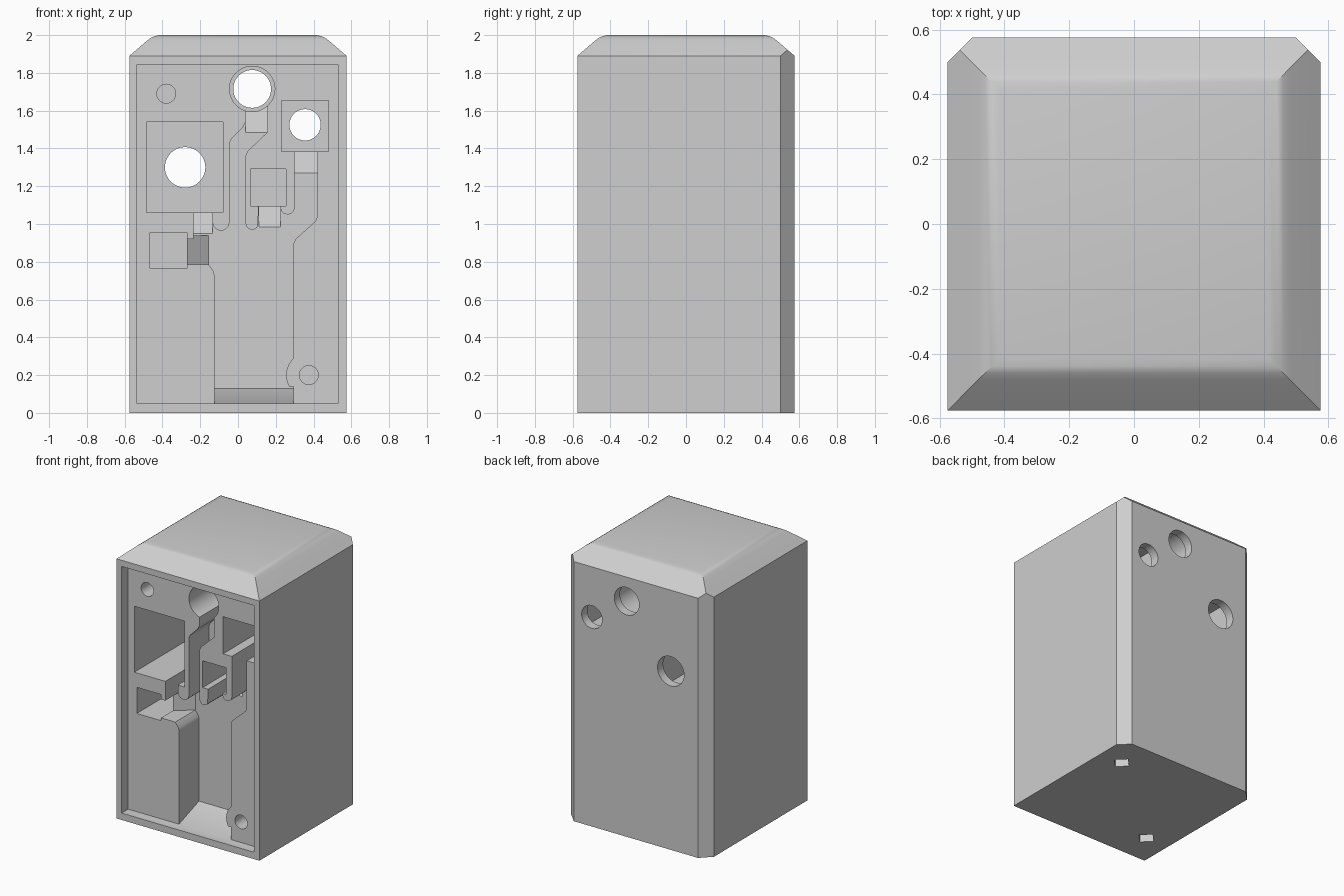
import bpy, bmesh, math
from mathutils import Vector

cube = bpy.data.objects.get("Cube")
if cube:
    bpy.data.objects.remove(cube, do_unlink=True)

grey = bpy.data.materials.new("light_grey")
grey.use_nodes = True
COLOUR = (0.62, 0.62, 0.62, 1)
grey.diffuse_color = COLOUR
grey.node_tree.nodes["Principled BSDF"].inputs["Base Color"].default_value = COLOUR


def loft(name, rings):
    """Solid through a list of matching point rings."""
    bm = bmesh.new()
    loops = [[bm.verts.new(p) for p in ring] for ring in rings]
    n = len(loops[0])
    for low, high in zip(loops, loops[1:]):
        for i in range(n):
            j = (i + 1) % n
            bm.faces.new((low[i], low[j], high[j], high[i]))
    bm.faces.new(loops[0])
    bm.faces.new(loops[-1])
    bmesh.ops.recalc_face_normals(bm, faces=bm.faces)
    mesh = bpy.data.meshes.new(name)
    bm.to_mesh(mesh)
    bm.free()
    obj = bpy.data.objects.new(name, mesh)
    bpy.context.collection.objects.link(obj)
    mesh.materials.append(grey)
    return obj


AXES = {"x": lambda u, v, w: (w, v, u),   # profile given as (z, y)
        "y": lambda u, v, w: (u, w, v),   # profile given as (x, z)
        "z": lambda u, v, w: (u, v, w)}   # profile given as (x, y)


def cut(points, start, end, axis="y"):
    """Remove a straight prism from the housing."""
    place = AXES[axis]
    tool = loft("cutter", [[place(u, v, w) for u, v in points] for w in (start, end)])
    tool.hide_render = True
    mod = housing.modifiers.new("cut", 'BOOLEAN')
    mod.operation = 'DIFFERENCE'
    mod.solver = 'EXACT'
    mod.object = tool
    bpy.ops.object.modifier_apply(modifier=mod.name)
    bpy.data.objects.remove(tool, do_unlink=True)


def rect(x0, x1, z0, z1):
    return [(x0, z0), (x1, z0), (x1, z1), (x0, z1)]


def arc(cx, cz, r, a0, a1, n):
    angles = [math.radians(a0 + (a1 - a0) * i / n) for i in range(n + 1)]
    return [(cx + r * math.cos(a), cz + r * math.sin(a)) for a in angles]


def circle(cx, cz, r):
    return arc(cx, cz, r, 0, 360, 48)[:-1]


# Housing body with a softly rounded hipped top: (inset, height)
H = 0.575
profile = [(0, 0), (0, 1.89), (0.095, 1.972), (0.115, 1.986), (0.135, 1.995), (0.16, 2.0)]
housing = loft("housing", [[(x * (H - i), y * (H - i), z)
                            for x, y in ((-1, -1), (1, -1), (1, 1), (-1, 1))]
                           for i, z in profile])
bpy.context.view_layer.objects.active = housing
housing.select_set(True)

# Chamfered rear corners
for s in (-1, 1):
    cut([(s * 0.4, 0.675), (s * 0.675, 0.4), (s * 0.8, 0.8)], -0.1, 2.1, "z")

# Shallow front recess
FRONT, FACE, FLOOR, BACK = -0.7, -0.5, -0.27, 0.51
cut(rect(-0.535, 0.53, 0.05, 1.845), FRONT, FACE)

# Wiring cavity with its branching channels
cavity = [(-0.125, 0.13), (-0.125, 0.73), (-0.13, 0.75), (-0.155, 0.785), (-0.155, 0.94),
          (-0.235, 0.94), (-0.235, 1.08), (-0.135, 1.08)]
cavity += arc(-0.09, 1.01, 0.045, 180, 360, 10)
cavity += [(-0.045, 1.43), (-0.035, 1.45), (0.025, 1.51), (0.04, 1.54), (0.04, 1.65),
           (0.155, 1.65), (0.155, 1.485), (0.05, 1.385), (0.04, 1.36)]
cavity += arc(0.075, 1.005, 0.035, 180, 330, 8)
cavity += [(0.11, 1.12), (0.225, 1.12)]
cavity += arc(0.2625, 1.088, 0.0375, 180, 360, 10)
cavity += [(0.3, 1.4), (0.42, 1.4), (0.42, 1.04), (0.41, 1.015), (0.305, 0.92), (0.295, 0.9)]
cavity += arc(0.375, 0.2, 0.12, 131.8, 215, 12)
cavity += [(0.295, 0.13)]
cut(cavity, FRONT, FLOOR)

# Sloped outlet at the foot of the cavity
cut([(0.05, FACE), (0.13, FLOOR), (0.14, FLOOR), (0.14, FRONT), (0.05, FRONT)],
    -0.125, 0.295, "x")

# Ramps that lead from the channels down into the pockets
for x0, x1, z0, z1 in ((-0.235, -0.135, 0.95, 1.08), (0.04, 0.155, 1.485, 1.64),
                       (0.11, 0.225, 0.985, 1.115), (0.3, 0.42, 1.27, 1.405)):
    cut([(z0, FLOOR), (z1, FLOOR + z1 - z0), (z1, FRONT), (z0, FRONT)], x0, x1, "x")

# Side ramp between the lower pocket and the cavity
for x0, z0, z1 in ((-0.28, 0.785, 0.92), (-0.235, 0.9, 1.03)):
    y0 = FLOOR - (-0.155 - x0) * 0.8
    cut([(x0, y0), (-0.155, FLOOR), (-0.15, FLOOR), (-0.15, FRONT), (x0, FRONT)], z0, z1, "z")

# Component pockets
for box, depth in ((rect(-0.485, -0.08, 1.06, 1.54), BACK),
                   (rect(0.23, 0.48, 1.385, 1.655), BACK),
                   (rect(-0.465, -0.27, 0.765, 0.955), 0.1),
                   (rect(0.065, 0.255, 1.095, 1.29), 0.1)):
    cut(box, FRONT, depth)

# Round bore, through holes and blind screw holes
for cx, cz, r, depth in ((0.075, 1.715, 0.12, BACK), (0.075, 1.715, 0.1, 0.7),
                         (0.355, 1.525, 0.083, 0.7), (-0.28, 1.3, 0.107, 0.7),
                         (-0.38, 1.69, 0.05, -0.25), (0.375, 0.2, 0.05, -0.25)):
    cut(circle(cx, cz, r), FRONT, depth)

# Diagonal square sockets in the underside
for s in (-1, 1):
    cut(arc(s * 0.39, s * 0.335, 0.065, 0, 270, 3), -0.1, 0.15, "z")

bpy.ops.object.shade_smooth_by_angle(angle=math.radians(25))
